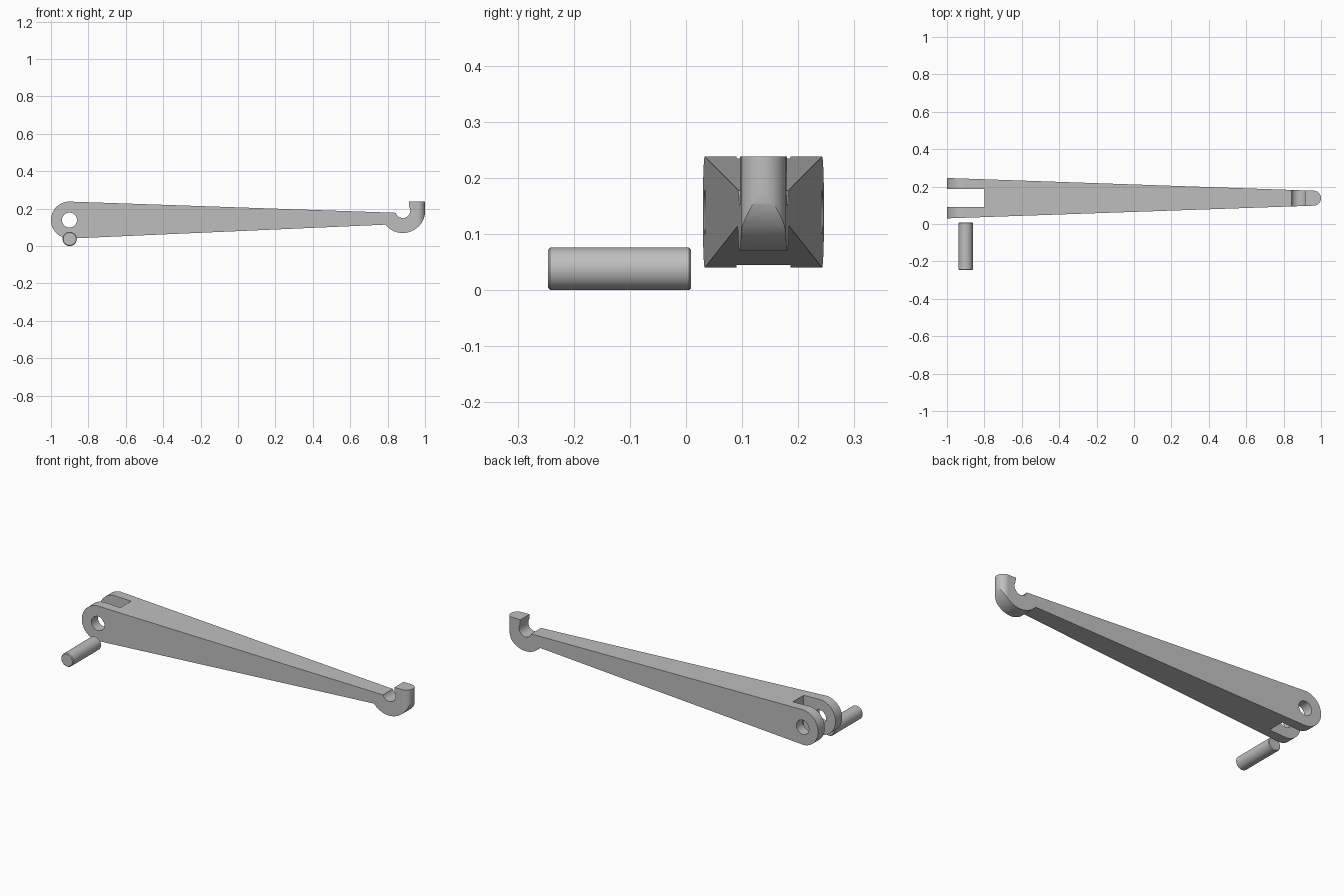
import bpy, bmesh, math

if "Cube" in bpy.data.objects:
    bpy.data.objects.remove(bpy.data.objects["Cube"])

steel = bpy.data.materials.new("steel grey")
steel.diffuse_color = (0.52, 0.52, 0.52, 1)
steel.use_nodes = True
steel.node_tree.nodes["Principled BSDF"].inputs["Base Color"].default_value = steel.diffuse_color

YC = 0.138                 # middle plane of the lever
EYE = (-0.901, 0.139)      # eye centre (x, z)
HOOK = (0.881, 0.19)       # hook centre (x, z)


def arc(c, r, a0, a1, n):
    return [(c[0] + r * math.cos(math.radians(a0 + (a1 - a0) * i / n)),
             c[1] + r * math.sin(math.radians(a0 + (a1 - a0) * i / n)))
            for i in range(n + 1)]


def prism(name, pts, lo, hi, axis):
    """Extrude a 2D outline along y (points are x,z) or z (points are x,y)."""
    bm = bmesh.new()
    place = (lambda p, t: (p[0], t, p[1])) if axis == 'Y' else (lambda p, t: (p[0], p[1], t))
    a = [bm.verts.new(place(p, lo)) for p in pts]
    b = [bm.verts.new(place(p, hi)) for p in pts]
    bm.faces.new(a)
    bm.faces.new(b[::-1])
    for i in range(len(pts)):
        j = (i + 1) % len(pts)
        bm.faces.new((a[j], a[i], b[i], b[j]))
    bmesh.ops.recalc_face_normals(bm, faces=bm.faces)
    me = bpy.data.meshes.new(name)
    bm.to_mesh(me)
    bm.free()
    me.materials.append(steel)
    ob = bpy.data.objects.new(name, me)
    bpy.context.collection.objects.link(ob)
    return ob


def activate(ob):
    bpy.ops.object.select_all(action='DESELECT')
    ob.select_set(True)
    bpy.context.view_layer.objects.active = ob


def cut(ob, tool, op):
    m = ob.modifiers.new("cut", 'BOOLEAN')
    m.object, m.operation, m.solver = tool, op, 'EXACT'
    activate(ob)
    bpy.ops.object.modifier_apply(modifier=m.name)
    bpy.data.objects.remove(tool)


def smooth(ob):
    activate(ob)
    bpy.ops.object.shade_smooth_by_angle(angle=math.radians(30))
    m = ob.modifiers.new("normals", 'WEIGHTED_NORMAL')
    m.keep_sharp = True


# lever side outline: eye, tapering arm, open hook
side = (arc(EYE, 0.099, 268, 92, 40)
        + arc(HOOK, 0.04, 197.5, 395, 36)
        + [(HOOK[0] + 0.032, 0.238), (HOOK[0] + 0.12, 0.238)]
        + arc(HOOK, 0.12, 0, -141, 40))
lever = prism("lever_arm", side, YC - 0.2, YC + 0.2, 'Y')

# plan outline: tapered, with a rounded tip
plan = [(-1.1, YC + 0.1115), (-1.1, YC - 0.1115)] + arc((0.96, YC), 0.04, -90, 90, 32)
cut(lever, prism("plan_tool", plan, -0.2, 0.5, 'Z'), 'INTERSECT')

# fork slot and pin hole
slot = [(-1.1, YC - 0.048), (-0.80, YC - 0.048), (-0.80, YC + 0.048), (-1.1, YC + 0.048)]
cut(lever, prism("slot_tool", slot, -0.2, 0.5, 'Z'), 'DIFFERENCE')
cut(lever, prism("hole_tool", arc(EYE, 0.04, 0, 352.5, 47), -0.2, 0.5, 'Y'), 'DIFFERENCE')
smooth(lever)

# loose pivot pin with chamfered ends
pin = prism("pivot_pin", arc((-0.9, 0.038), 0.038, 0, 352.5, 47), -0.246, 0.009, 'Y')
bm = bmesh.new()
bm.from_mesh(pin.data)
rims = [e for e in bm.edges if abs(e.verts[0].co.y - e.verts[1].co.y) < 1e-5]
bmesh.ops.bevel(bm, geom=rims, offset=0.004, segments=1, affect='EDGES')
bm.to_mesh(pin.data)
bm.free()
smooth(pin)
